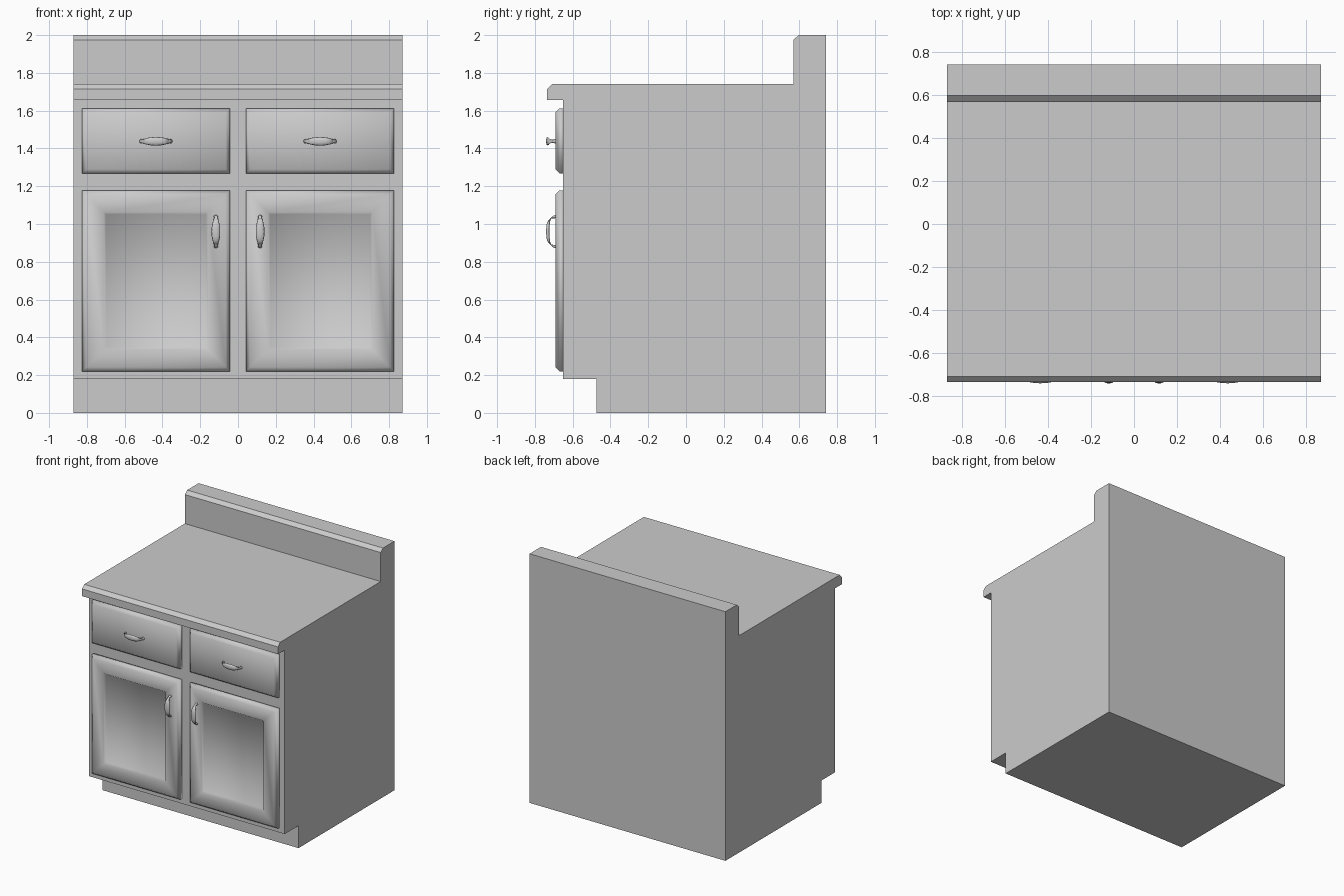
import bpy, bmesh, math

if "Cube" in bpy.data.objects:
    bpy.data.objects.remove(bpy.data.objects["Cube"])

grey = bpy.data.materials.new("light_grey")
grey.diffuse_color = (0.6, 0.6, 0.6, 1)
grey.use_nodes = True
grey.node_tree.nodes["Principled BSDF"].inputs["Base Color"].default_value = grey.diffuse_color


def finish(bm, name, smooth):
    bmesh.ops.recalc_face_normals(bm, faces=bm.faces)
    me = bpy.data.meshes.new(name)
    for f in bm.faces:
        f.smooth = smooth
    bm.to_mesh(me)
    bm.free()
    me.materials.append(grey)
    ob = bpy.data.objects.new(name, me)
    bpy.context.collection.objects.link(ob)
    return ob


def loft(loops, name, smooth=True):
    """Skin a series of equal-length vertex rings and cap both ends."""
    bm = bmesh.new()
    rings = [[bm.verts.new(p) for p in ring] for ring in loops]
    n = len(rings[0])
    for a, b in zip(rings, rings[1:]):
        for i in range(n):
            j = (i + 1) % n
            bm.faces.new((a[i], a[j], b[j], b[i]))
    bm.faces.new(rings[0])
    bm.faces.new(rings[-1])
    return finish(bm, name, smooth)


def panel(name, x0, x1, z0, z1, steps):
    """Stepped rectangular front: steps are (inset, y)."""
    return loft([[(x0 + i, y, z0 + i), (x1 - i, y, z0 + i),
                  (x1 - i, y, z1 - i), (x0 + i, y, z1 - i)] for i, y in steps], name)


def handle(name, cx, cz, vertical):
    """Arched pull, wide in the middle; stations are (along, out, half width, half thickness)."""
    half = [(0.080, 0.000, 0.013, 0.010), (0.077, 0.016, 0.008, 0.008),
            (0.070, 0.030, 0.010, 0.008), (0.050, 0.040, 0.017, 0.009),
            (0.025, 0.043, 0.022, 0.009)]
    st = half + [(0, 0.044, 0.023, 0.009)] + [(-s, d, w, t) for s, d, w, t in reversed(half)]
    loops = []
    for k, (s, d, w, t) in enumerate(st):
        a, b = st[max(k - 1, 0)], st[min(k + 1, len(st) - 1)]
        ts, td = b[0] - a[0], b[1] - a[1]
        l = math.hypot(ts, td)
        ns, nd = -td / l, ts / l          # normal of the path
        ring = []
        for i in range(10):
            u = 2 * math.pi * i / 10
            along = s + ns * t * math.sin(u)
            out = -0.688 - d - nd * -t * math.sin(u) * -1 * -1
            side = w * math.cos(u)
            ring.append((cx + side, out, cz + along) if vertical
                        else (cx + along, out, cz + side))
        loops.append(ring)
    return loft(loops, name)


# Cabinet body with toe kick, worktop lip and backsplash, as one side profile
profile = [(-0.475, 0), (0.742, 0), (0.742, 2), (0.597, 2), (0.568, 1.975),
           (0.568, 1.742), (-0.708, 1.742), (-0.735, 1.715), (-0.735, 1.657),
           (-0.65, 1.657), (-0.65, 0.18), (-0.475, 0.18)]
loft([[(x, y, z) for y, z in profile] for x in (-0.87, 0.87)], "cabinet_body", False)

# Drawer fronts, doors and their pulls, left and right
edge = [(0, -0.648), (0, -0.67), (0.022, -0.692)]
for side, sx in (("left", -1), ("right", 1)):
    x0, x1 = sorted((sx * 0.043, sx * 0.826))
    panel(side + "_drawer_front", x0, x1, 1.268, 1.612, edge)
    panel(side + "_door", x0, x1, 0.22, 1.178, edge + [(0.115, -0.692), (0.127, -0.676)])
    handle(side + "_drawer_pull", sx * 0.435, 1.438, False)
    handle(side + "_door_pull", sx * 0.117, 0.96, True)
